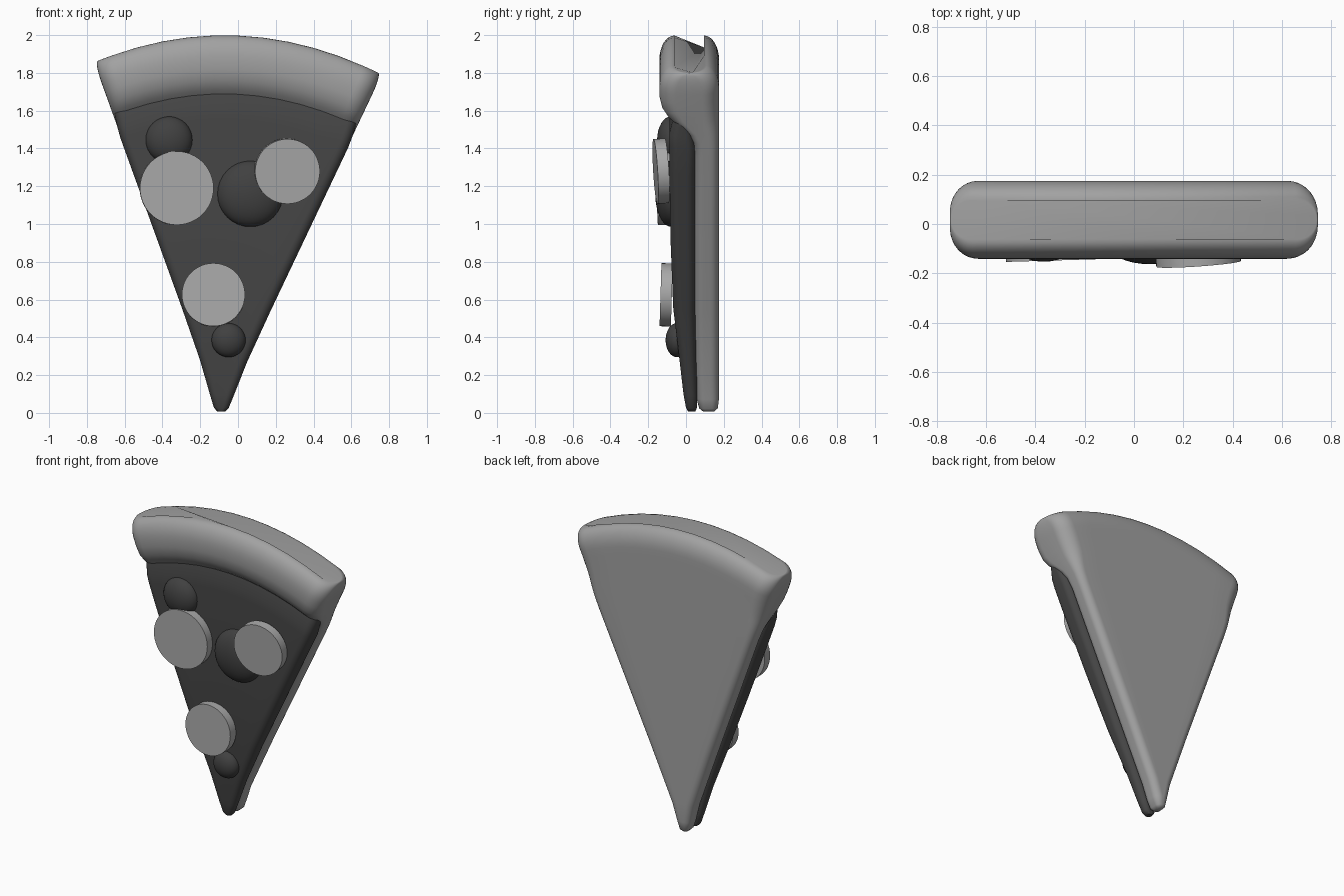
import bpy, bmesh
from math import cos, sin, pi, copysign
from mathutils import Vector, Matrix

cube = bpy.data.objects.get("Cube")
if cube:
    bpy.data.objects.remove(cube)

TIP = Vector((-0.09, 0.0))
LEFT_END = Vector((-0.765, 1.865))
RIGHT_END = Vector((0.765, 1.80))
BULGE = 0.165


def material(name, value):
    mat = bpy.data.materials.new(name)
    mat.use_nodes = True
    colour = (value, value, value, 1)
    mat.diffuse_color = colour
    mat.node_tree.nodes["Principled BSDF"].inputs["Base Color"].default_value = colour
    return mat


crust_grey = material("crust grey", 0.36)
sauce_grey = material("topping dark grey", 0.062)
olive_grey = material("olive dark grey", 0.052)
disc_grey = material("disc light grey", 0.40)


def finish(bm, name, mat, angle=0.9):
    bmesh.ops.recalc_face_normals(bm, faces=bm.faces)
    mesh = bpy.data.meshes.new(name)
    bm.to_mesh(mesh)
    bm.free()
    mesh.materials.append(mat)
    obj = bpy.data.objects.new(name, mesh)
    bpy.context.collection.objects.link(obj)
    bpy.ops.object.select_all(action='DESELECT')
    obj.select_set(True)
    bpy.context.view_layer.objects.active = obj
    bpy.ops.object.shade_smooth_by_angle(angle=angle)
    return obj


def section(half, front, back, radius, sides=8, spans=10):
    """Rounded rectangle across the wedge, as (offset, y) pairs."""
    r = min(radius, half * 0.95, (back - front) * 0.48)
    ring = []
    corners = ((half, back, 0), (-half, back, 1), (-half, front, 2), (half, front, 3))
    for cx, cy, quarter in corners:
        ox, oy = cx - copysign(r, cx), cy - r if cy == back else cy + r
        for i in range(sides + 1):
            a = (quarter + i / sides) * pi / 2
            ring.append((ox + r * cos(a), oy + r * sin(a)))
        if quarter in (0, 2):            # points along the broad faces
            for i in range(1, spans):
                ring.append((ox * (1 - 2 * i / spans), cy))
    return ring


def wedge(name, stations, mat, widen=0.0):
    """Loft sections from the tip outwards: (distance, front, back, radius, inset)."""
    bm = bmesh.new()
    rings = []
    for t, front, back, radius, inset in stations:
        a, b = TIP.lerp(LEFT_END, t), TIP.lerp(RIGHT_END, t)
        mid, half = (a + b) / 2, (b - a).length / 2 + widen - inset
        along = (b - a).normalized() if t > 0 else Vector((1, 0))
        ring = []
        for u, y in section(half, front, back, radius):
            p = mid + along * u
            lift = BULGE * t * (1 - (u / max(half, 0.01)) ** 2)
            ring.append(bm.verts.new((p.x, y, p.y + lift)))
        rings.append(ring)
    n = len(rings[0])
    for r0, r1 in zip(rings, rings[1:]):
        for i in range(n):
            j = (i + 1) % n
            bm.faces.new((r0[i], r0[j], r1[j], r1[i]))
    bm.faces.new(rings[0])
    bm.faces.new(rings[-1])
    return finish(bm, name, mat)


# Dough base and rolled crust in one sweep
dough = [(0.004, 0.09, 0.15, 0.03, -0.015), (0.012, 0.07, 0.168, 0.04, -0.024),
         (0.04, 0.055, 0.175, 0.045, -0.02), (0.1, 0.05, 0.175, 0.045, -0.005),
         (0.3, 0.045, 0.175, 0.045, 0), (0.55, 0.045, 0.175, 0.045, 0),
         (0.75, 0.045, 0.175, 0.045, 0), (0.79, 0.03, 0.175, 0.05, 0),
         (0.815, -0.005, 0.175, 0.06, 0), (0.835, -0.05, 0.175, 0.07, 0),
         (0.855, -0.095, 0.175, 0.08, 0), (0.88, -0.127, 0.175, 0.085, 0),
         (0.91, -0.141, 0.175, 0.09, 0), (0.935, -0.141, 0.175, 0.09, 0)]
for i in range(1, 9):
    a = i / 8 * pi / 2
    d = 0.08 * (1 - cos(a))
    dough.append((0.935 + 0.065 * sin(a), -0.141 + d, 0.175 - d, 0.09, d * 0.3))
wedge("dough_and_crust", dough, crust_grey)

# Topping layer lying on the dough
topping = [(0.004, 0.01, 0.05, 0.02, -0.012), (0.014, 0.0, 0.058, 0.028, -0.022),
           (0.05, -0.013, 0.06, 0.035, -0.018), (0.15, -0.035, 0.055, 0.04, -0.004),
           (0.3, -0.068, 0.05, 0.045, 0), (0.5, -0.082, 0.05, 0.045, 0),
           (0.7, -0.088, 0.05, 0.045, 0), (0.78, -0.088, 0.05, 0.045, 0.0),
           (0.81, -0.088, 0.04, 0.045, 0.005), (0.85, -0.07, 0.03, 0.045, 0.015)]
wedge("topping_layer", topping, sauce_grey, widen=0.006)

# Half-sunk olives
for i, (x, z, r, depth) in enumerate(((-0.365, 1.445, 0.125, 0.075),
                                      (0.065, 1.16, 0.175, 0.085),
                                      (-0.05, 0.385, 0.09, 0.06))):
    bm = bmesh.new()
    bmesh.ops.create_uvsphere(bm, u_segments=32, v_segments=16, radius=1)
    bmesh.ops.scale(bm, vec=(r, depth, r), verts=bm.verts)
    bmesh.ops.translate(bm, vec=(x, -0.078 if z > 1 else -0.048, z), verts=bm.verts)
    finish(bm, f"olive_{i + 1}", olive_grey)

# Flat round slices, slightly tilted
for i, (x, y, z, r, tilt, turn) in enumerate(((-0.325, -0.118, 1.19, 0.195, 0.0, 0.03),
                                              (0.26, -0.132, 1.28, 0.172, 0.06, 0.07),
                                              (-0.13, -0.105, 0.625, 0.167, -0.03, 0.0))):
    bm = bmesh.new()
    bmesh.ops.create_cone(bm, cap_ends=True, segments=48, radius1=r, radius2=r, depth=0.06)
    turned = Matrix.Rotation(turn, 4, 'Z') @ Matrix.Rotation(pi / 2 + tilt, 4, 'X')
    bmesh.ops.transform(bm, matrix=Matrix.Translation((x, y, z)) @ turned, verts=bm.verts)
    finish(bm, f"round_slice_{i + 1}", disc_grey, 0.6)
